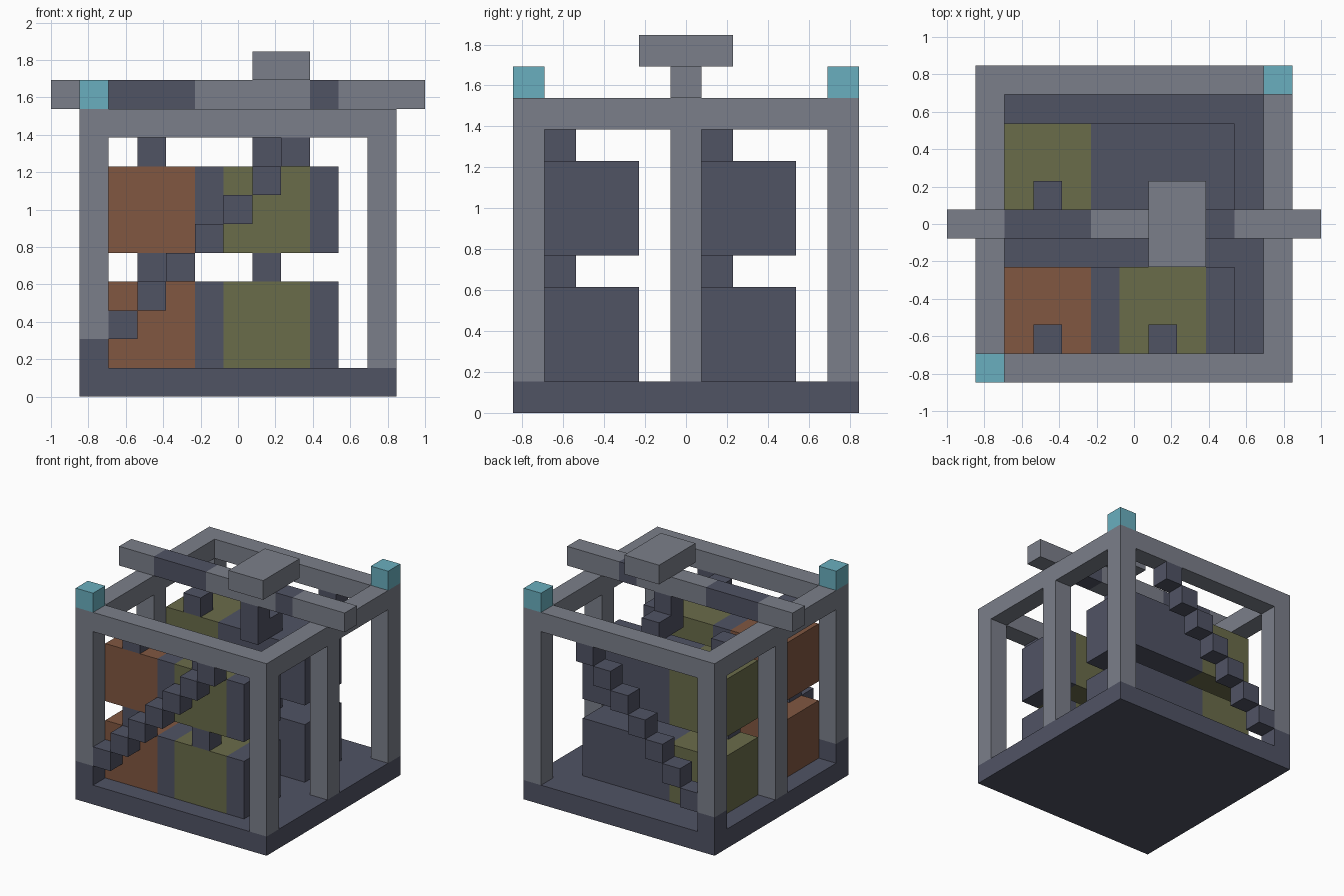
import bpy
import bmesh

cube = bpy.data.objects.get("Cube")
if cube:
    bpy.data.objects.remove(cube, do_unlink=True)

U = 2 / 13          # one grid cell
MID = 6.5           # grid centre in x and y


def srgb(hex_code):
    vals = [int(hex_code[k:k + 2], 16) / 255 for k in (0, 2, 4)]
    return [v / 12.92 if v < 0.04045 else ((v + 0.055) / 1.055) ** 2.4 for v in vals] + [1.0]


def material(name, hex_code):
    mat = bpy.data.materials.new(name)
    mat.use_nodes = True
    col = srgb(hex_code)
    mat.diffuse_color = col
    bsdf = next(n for n in mat.node_tree.nodes if n.type == 'BSDF_PRINCIPLED')
    bsdf.inputs["Base Color"].default_value = col
    return mat


GREY = material("light_grey", "7B7F8A")
DARK = material("slate", "505364")
OLIVE = material("olive", "6A6C4A")
RUST = material("rust", "815741")
CYAN = material("cyan", "6AAFBF")


def boxes(name, mat, *cells):
    """One object from boxes given in cells as (x0, x1, y0, y1, z0, z1)."""
    bm = bmesh.new()
    for x0, x1, y0, y1, z0, z1 in cells:
        verts = bmesh.ops.create_cube(bm, size=1)["verts"]
        for v in verts:
            v.co.x = ((x0 if v.co.x < 0 else x1) - MID) * U
            v.co.y = ((y0 if v.co.y < 0 else y1) - MID) * U
            v.co.z = (z0 if v.co.z < 0 else z1) * U
    mesh = bpy.data.meshes.new(name)
    bm.to_mesh(mesh)
    bm.free()
    mesh.materials.append(mat)
    obj = bpy.data.objects.new(name, mesh)
    bpy.context.collection.objects.link(obj)
    return obj


# Base slab
boxes("base", DARK, (1, 12, 1, 12, 0, 1))

# Open frame: corner posts, side middle posts and top ring
for side, x in (("right", 1), ("left", 11)):
    for place, y in (("front", 1), ("middle", 6), ("back", 11)):
        foot = 2 if x == 1 and y != 6 else 1   # the lowest stair step sits under these
        boxes(f"{place}_{side}_post", GREY, (x, x + 1, y, y + 1, foot, 9))
boxes("top_ring", GREY, (1, 12, 1, 2, 9, 10), (1, 12, 11, 12, 9, 10),
      (1, 2, 2, 11, 9, 10), (11, 12, 2, 11, 9, 10))

# Corner lamps
boxes("front_right_lamp", CYAN, (1, 2, 1, 2, 10, 11))
boxes("back_left_lamp", CYAN, (11, 12, 11, 12, 10, 11))

# Diagonal stairs on the front and back
for place, y in (("front", 1), ("back", 11)):
    for i in range(1, 9):
        boxes(f"{place}_step_{i}", DARK, (i, i + 1, y, y + 1, i, i + 1))

# Two storeys of stacked containers, with small spacers on top
for level, z in (("lower", 1), ("upper", 5)):
    front, back = (2, 5, z, z + 3), (7, 10, z, z + 3)
    boxes(f"{level}_rust_block", RUST, (2, 5, *front))
    boxes(f"{level}_front_olive_block", OLIVE, (6, 9, *front))
    boxes(f"{level}_front_fillers", DARK, (5, 6, *front), (9, 10, *front))
    boxes(f"{level}_back_olive_block", OLIVE, (2, 5, *back))
    boxes(f"{level}_back_slate_block", DARK, (5, 10, *back))
    for x in (3, 7):
        for place, y in (("front", 2), ("back", 7)):
            boxes(f"{level}_{place}_spacer_{x}", DARK, (x, x + 1, y, y + 1, z + 3, z + 4))

# Overhead beam with dark sections, hanger and cap plate
beam = (6, 7, 10, 11)
boxes("beam", GREY, (0, 2, *beam), (5, 9, *beam), (10, 13, *beam))
boxes("beam_dark_sections", DARK, (2, 5, *beam), (9, 10, *beam))
boxes("hanger", DARK, (7, 8, 6, 7, 8, 10))
boxes("cap_plate", GREY, (7, 9, 5, 8, 11, 12))
